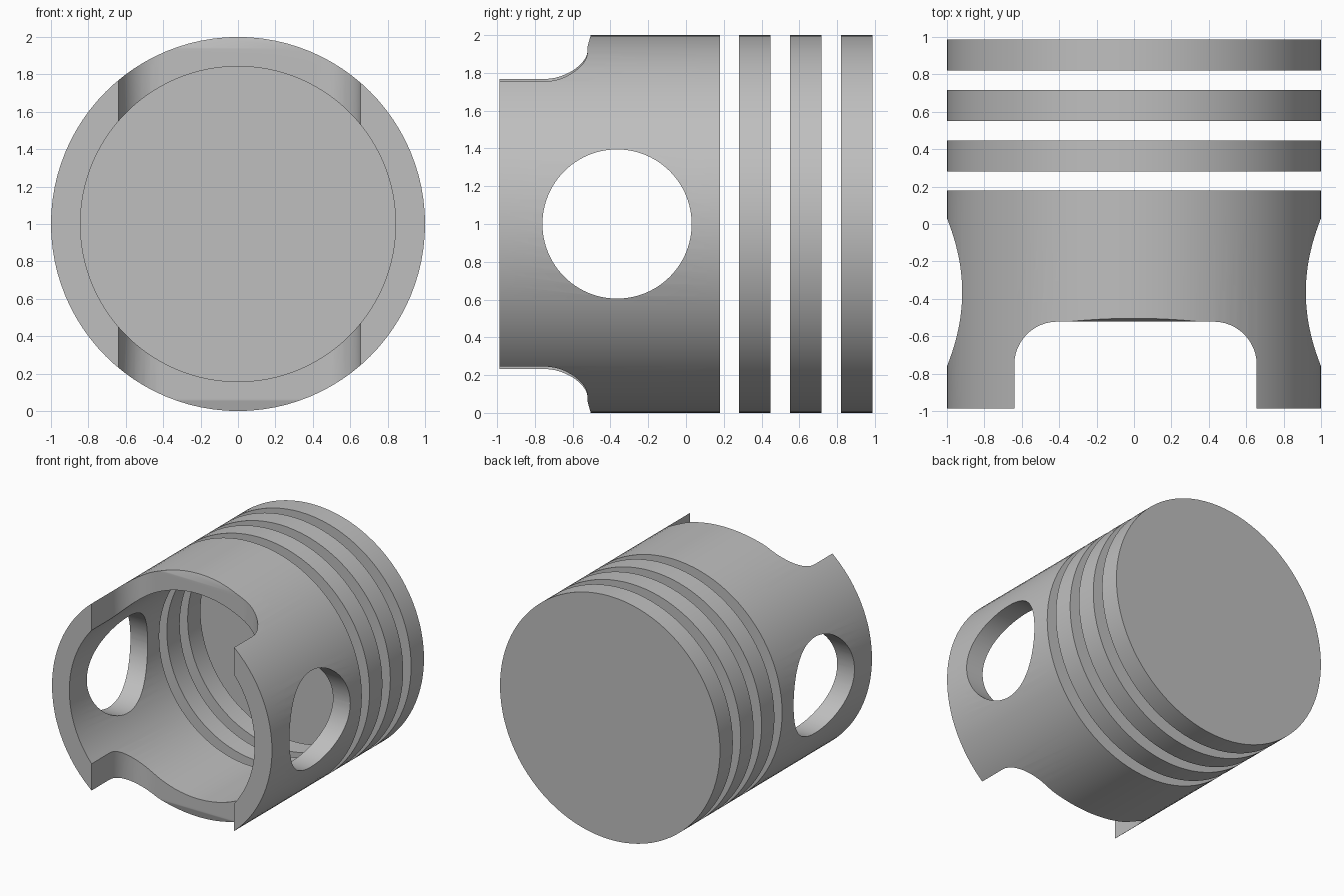
import bpy, bmesh, math
from mathutils import Matrix

if "Cube" in bpy.data.objects:
    bpy.data.objects.remove(bpy.data.objects["Cube"], do_unlink=True)

SEG = 96
OUTER, INNER, MID = 1.0, 0.843, 1.0
FRONT, BACK = -0.987, 0.987

steel = bpy.data.materials.new("brushed grey metal")
steel.use_nodes = True
GREY = (0.52, 0.52, 0.52, 1)
steel.diffuse_color = GREY
steel.node_tree.nodes["Principled BSDF"].inputs["Base Color"].default_value = GREY


def make_object(name, bm):
    bmesh.ops.recalc_face_normals(bm, faces=bm.faces[:])
    mesh = bpy.data.meshes.new(name)
    bm.to_mesh(mesh)
    bm.free()
    mesh.materials.append(steel)
    obj = bpy.data.objects.new(name, mesh)
    bpy.context.collection.objects.link(obj)
    return obj


def cylinder(name, radius, y0, y1):
    bm = bmesh.new()
    turn = Matrix.Translation((0, (y0 + y1) / 2, MID)) @ Matrix.Rotation(math.pi / 2, 4, 'X')
    bmesh.ops.create_cone(bm, cap_ends=True, segments=SEG, radius1=radius,
                          radius2=radius, depth=y1 - y0, matrix=turn)
    return make_object(name, bm)


def tube(name, y0, y1):
    # closed rectangular section swept round the y axis
    bm = bmesh.new()
    section = [(INNER, y0), (OUTER, y0), (OUTER, y1), (INNER, y1)]
    loops = []
    for i in range(SEG):
        a = 2 * math.pi * i / SEG
        loops.append([bm.verts.new((r * math.cos(a), y, MID + r * math.sin(a)))
                      for r, y in section])
    for i in range(SEG):
        p, q = loops[i], loops[(i + 1) % SEG]
        for k in range(4):
            n = (k + 1) % 4
            bm.faces.new((p[k], p[n], q[n], q[k]))
    return make_object(name, bm)


def prism(name, outline, direction):
    bm = bmesh.new()
    face = bm.faces.new([bm.verts.new(p) for p in outline])
    grown = bmesh.ops.extrude_face_region(bm, geom=[face])
    bmesh.ops.translate(bm, vec=direction,
                        verts=[v for v in grown["geom"] if isinstance(v, bmesh.types.BMVert)])
    return make_object(name, bm)


def cut(target, cutter):
    mod = target.modifiers.new("cut", 'BOOLEAN')
    mod.operation = 'DIFFERENCE'
    mod.solver = 'EXACT'
    mod.object = cutter
    bpy.context.view_layer.objects.active = target
    bpy.ops.object.modifier_apply(modifier=mod.name)
    bpy.data.objects.remove(cutter, do_unlink=True)


# Crown disc, two separate ring bands and the skirt
crown = cylinder("crown", OUTER, 0.82, BACK)
rear_band = tube("rear_ring_band", 0.55, 0.717)
front_band = tube("front_ring_band", 0.28, 0.447)
skirt = tube("skirt", FRONT, 0.18)

# Cross hole for the pin
bm = bmesh.new()
bmesh.ops.create_cone(bm, cap_ends=True, segments=SEG, radius1=0.395, radius2=0.395, depth=3,
                      matrix=Matrix.Translation((0, -0.365, MID)) @ Matrix.Rotation(math.pi / 2, 4, 'Y'))
cut(skirt, make_object("pin_hole_cutter", bm))

# Round-cornered notch through the top and bottom of the skirt
HALF, FLOOR, ROUND, SHIFT = 0.648, -0.522, 0.23, 0.008
arc = [math.pi / 2 * i / 12 for i in range(13)]
right = [(HALF - ROUND + ROUND * math.cos(a), FLOOR - ROUND + ROUND * math.sin(a)) for a in arc]
half = [(HALF, -1.3)] + right
outline = half + [(-x, y) for x, y in reversed(half)]
cut(skirt, prism("notch_cutter", [(x + SHIFT, y, -0.5) for x, y in outline], (0, 0, 3)))

# Slight chamfer on the notch's outer lips
for side in (1, -1):
    lip = [(-0.4, y, MID + side * z) for y, z in
           ((FLOOR - 0.1, 0.937), (FLOOR, 0.937), (-0.503, 1.005), (FLOOR - 0.1, 1.005))]
    cut(skirt, prism("lip_cutter", lip, (0.8, 0, 0)))

# Smooth round walls with crisp rims
for obj in (crown, rear_band, front_band, skirt):
    bpy.ops.object.select_all(action='DESELECT')
    obj.select_set(True)
    bpy.context.view_layer.objects.active = obj
    bpy.ops.object.shade_smooth_by_angle(angle=math.radians(30))
